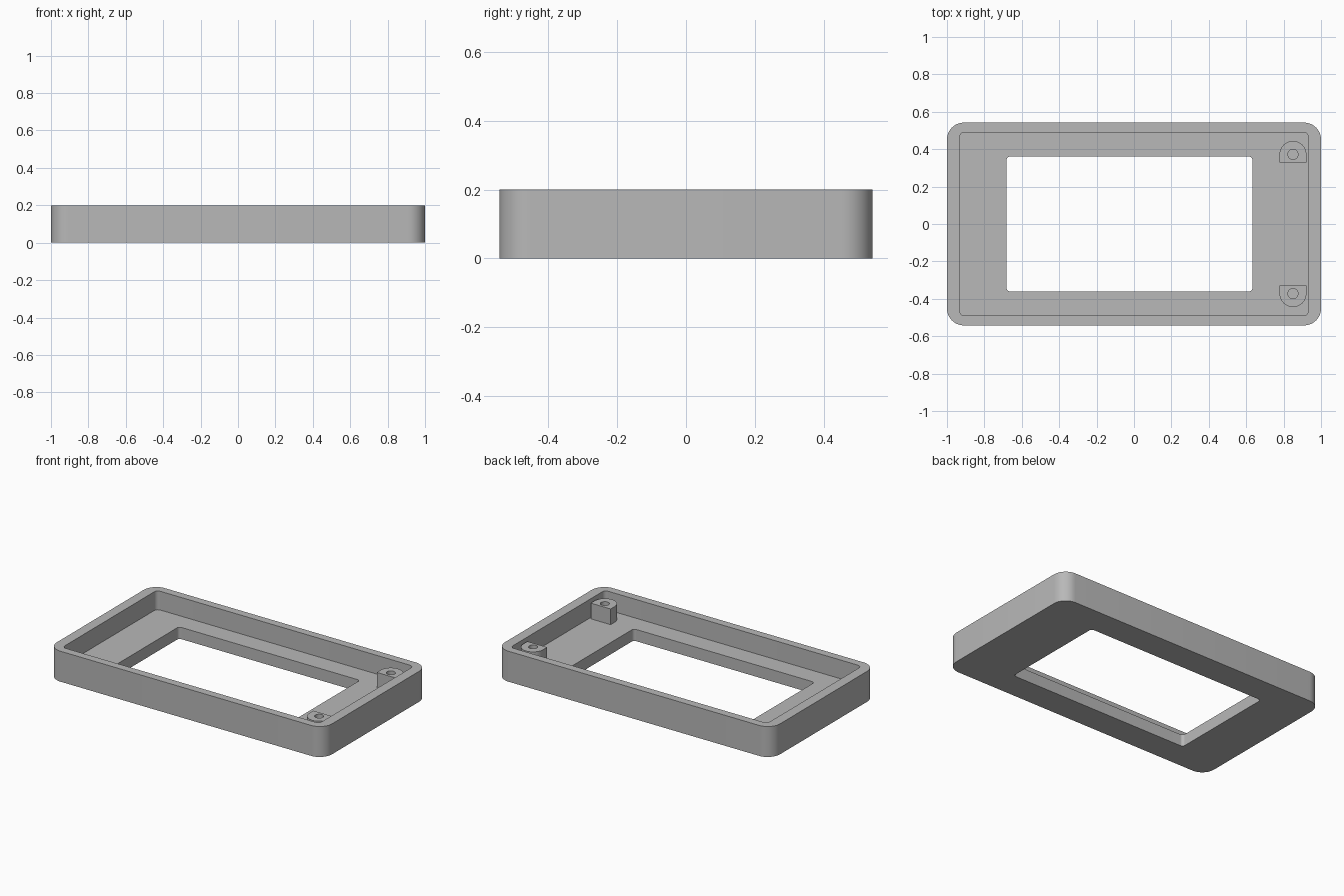
import bpy, bmesh
from math import sin, cos, pi, atan2, radians

cube = bpy.data.objects.get("Cube")
if cube:
    bpy.data.objects.remove(cube, do_unlink=True)

HEIGHT, FLOOR, BOSS_TOP = 0.2, 0.077, 0.18

grey = bpy.data.materials.new("plain grey")
grey.use_nodes = True
colour = (0.48, 0.48, 0.48, 1)
grey.diffuse_color = colour
grey.node_tree.nodes["Principled BSDF"].inputs["Base Color"].default_value = colour


def rounded_rect(x0, x1, y, r, steps=10):
    """Outline from x0 to x1 and -y to y, with corner radius r."""
    centres = [(x1 - r, y - r), (x0 + r, y - r), (x0 + r, r - y), (x1 - r, r - y)]
    return [(cx + r * cos((q + i / steps) * pi / 2), cy + r * sin((q + i / steps) * pi / 2))
            for q, (cx, cy) in enumerate(centres) for i in range(steps + 1)]


def loft(name, rings, closed):
    """Join (outline, z) rings in order; close back to the first ring or cap both ends."""
    bm = bmesh.new()
    loops = [[bm.verts.new((x, y, z)) for x, y in pts] for pts, z in rings]
    pairs = list(zip(loops, loops[1:]))
    if closed:
        pairs.append((loops[-1], loops[0]))
    else:
        bm.faces.new(loops[0])
        bm.faces.new(loops[-1])
    for a, b in pairs:
        n = len(a)
        for i in range(n):
            j = (i + 1) % n
            bm.faces.new((a[i], a[j], b[j], b[i]))
    bmesh.ops.recalc_face_normals(bm, faces=bm.faces)
    mesh = bpy.data.meshes.new(name)
    bm.to_mesh(mesh)
    bm.free()
    mesh.materials.append(grey)
    obj = bpy.data.objects.new(name, mesh)
    bpy.context.collection.objects.link(obj)
    bpy.ops.object.select_all(action='DESELECT')
    obj.select_set(True)
    bpy.context.view_layer.objects.active = obj
    bpy.ops.object.shade_smooth_by_angle(angle=radians(30))
    return obj


# Open tray with rounded walls and a window through its floor
outer = rounded_rect(-1, 1, 0.542, 0.09)
inner = rounded_rect(-0.933, 0.933, 0.49, 0.027)
window = rounded_rect(-0.682, 0.633, 0.361, 0.02)
loft("tray_frame", [(outer, 0), (outer, HEIGHT), (inner, HEIGHT),
                    (inner, FLOOR), (window, FLOOR), (window, 0)], closed=True)


# Screw bosses: round towards the wall, flat towards the middle, blind hole on top
def boss(name, side):
    cx, cy, r, flat, hole = 0.85, 0.372, 0.072, 0.043, 0.027
    corner = atan2(flat, r)
    angles = sorted([i * pi / 16 for i in range(32)] + [pi + corner, 2 * pi - corner])

    def reach(t):
        if sin(t) >= -1e-6:
            return r
        return min(r / max(abs(cos(t)), 1e-6), flat / abs(sin(t)))

    def ring(radius):
        return [(cx + radius(t) * cos(t), side * (cy + radius(t) * sin(t))) for t in angles]

    body, bore = ring(reach), ring(lambda t: hole)
    loft(name, [(body, FLOOR - 0.02), (body, BOSS_TOP),
                (bore, BOSS_TOP), (bore, FLOOR + 0.005)], closed=False)


boss("screw_boss_back", 1)
boss("screw_boss_front", -1)
